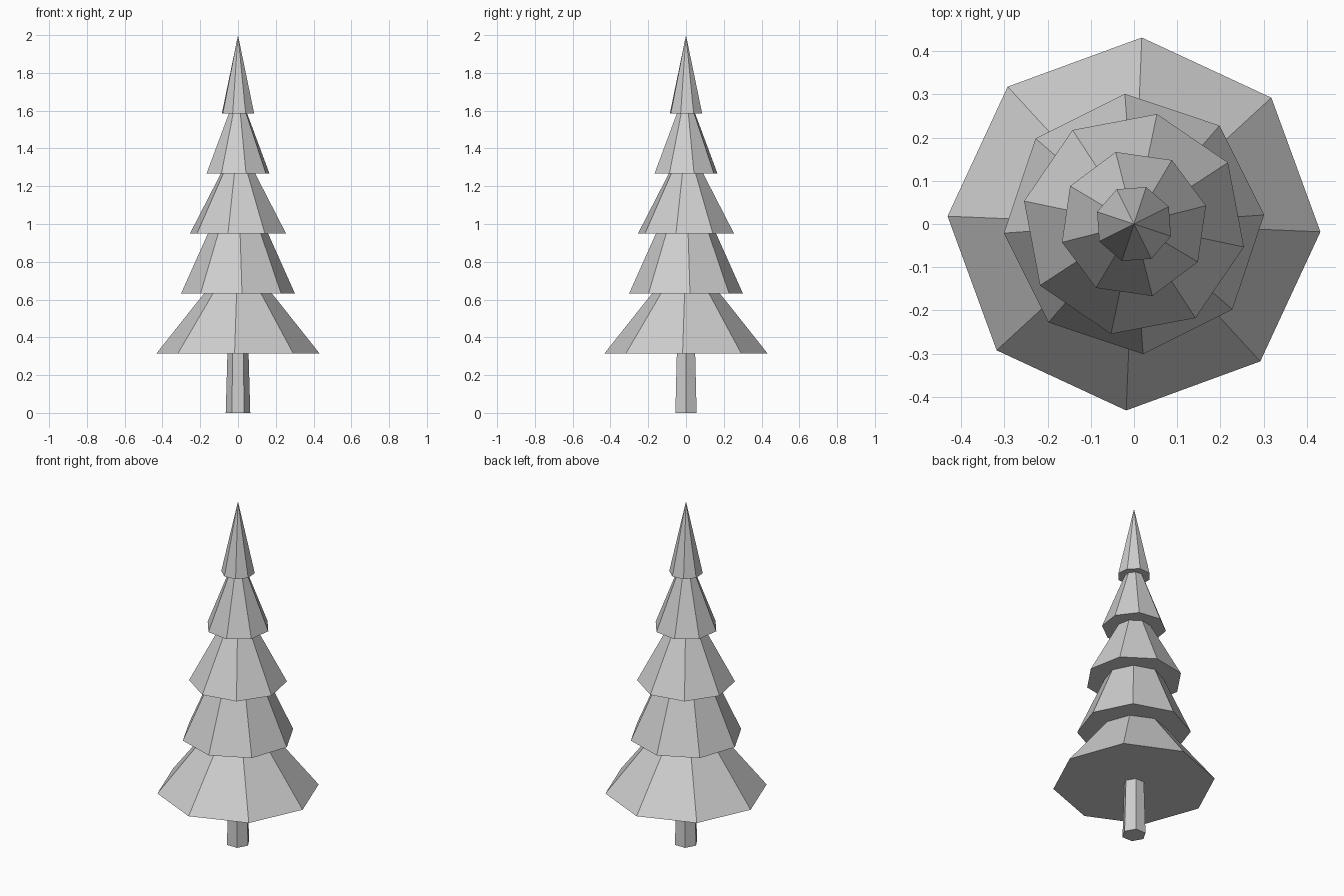
import bpy, math

if "Cube" in bpy.data.objects:
    bpy.data.objects.remove(bpy.data.objects["Cube"])

mat = bpy.data.materials.new("light_grey")
mat.diffuse_color = (0.62, 0.62, 0.62, 1)
mat.use_nodes = True
mat.node_tree.nodes["Principled BSDF"].inputs["Base Color"].default_value = mat.diffuse_color


def frustum(name, sides, z0, z1, r0, r1, angle):
    """Closed flat-sided frustum (or cone if r1 is 0), first corner at angle."""
    a = [math.radians(angle) + 2 * math.pi * i / sides for i in range(sides)]
    verts = [(r0 * math.cos(t), r0 * math.sin(t), z0) for t in a]
    faces = [list(reversed(range(sides)))]
    if r1:
        verts += [(r1 * math.cos(t), r1 * math.sin(t), z1) for t in a]
        faces.append(list(range(sides, 2 * sides)))
    else:
        verts.append((0, 0, z1))
    for i in range(sides):
        j = (i + 1) % sides
        faces.append([i, j, sides + j, sides + i] if r1 else [i, j, sides])
    mesh = bpy.data.meshes.new(name)
    mesh.from_pydata(verts, [], faces)
    mesh.materials.append(mat)
    obj = bpy.data.objects.new(name, mesh)
    bpy.context.collection.objects.link(obj)


# Hexagonal tapering trunk
frustum("trunk", 6, 0, 0.315, 0.065, 0.056, 0)

# Octagonal branch tiers: bottom z, top z, bottom radius, top radius, twist
tiers = [
    (0.315, 0.632, 0.432, 0.180, -2.4),
    (0.632, 0.949, 0.302, 0.160, 4.0),
    (0.949, 1.267, 0.260, 0.093, -11.8),
    (1.267, 1.585, 0.172, 0.050, 14.3),
    (1.585, 2.000, 0.090, 0, -18.3),
]
for n, tier in enumerate(tiers, 1):
    frustum(f"branch_tier_{n}", 8, *tier)
